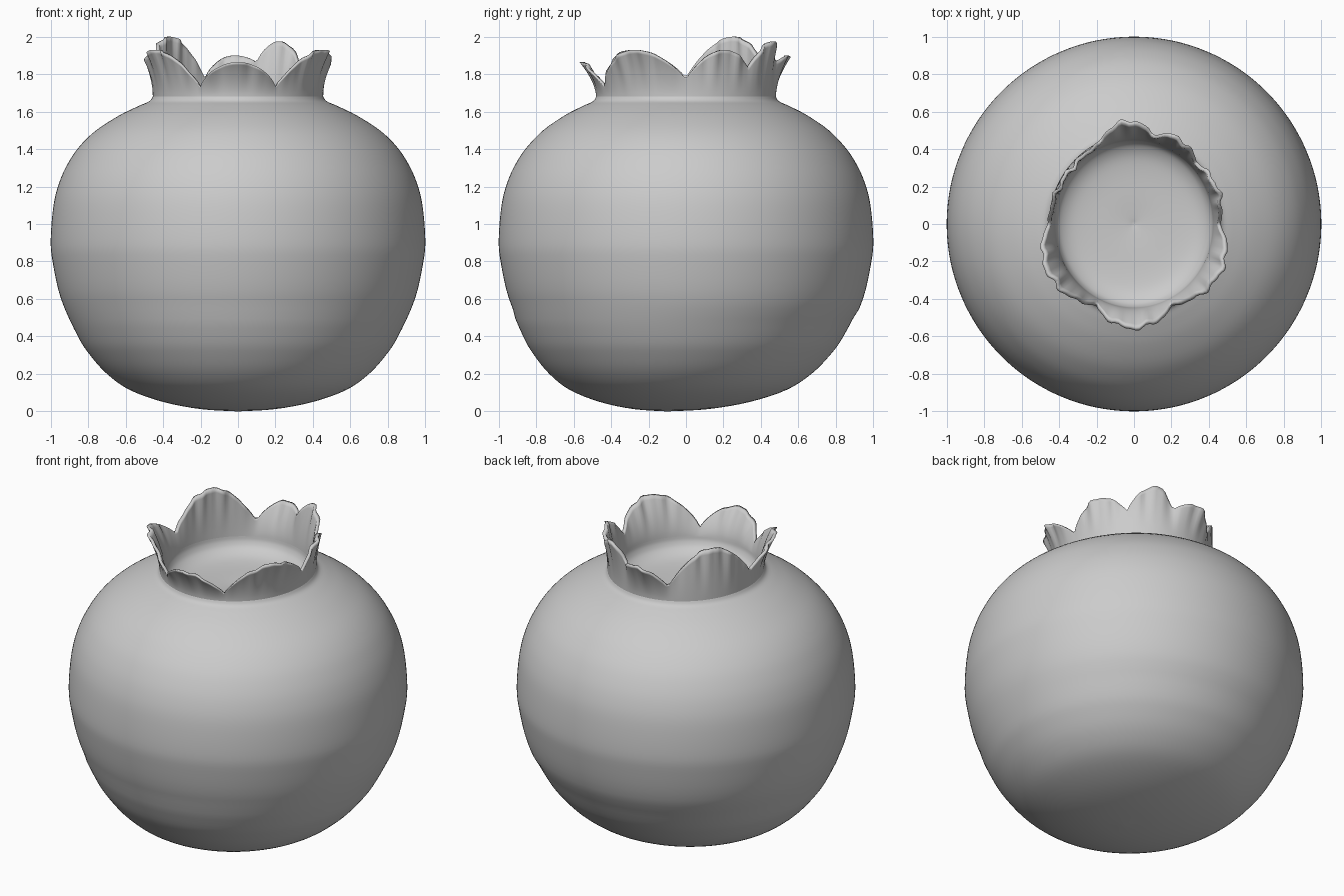
import bpy, bmesh
from math import sin, cos, pi, radians, degrees, hypot

if "Cube" in bpy.data.objects:
    bpy.data.objects.remove(bpy.data.objects["Cube"])

SEG = 180
ANGLES = [radians(-115 + 360 * i / SEG) for i in range(SEG)]

# Crown lobes: start, apex, end (degrees), tip height, tip radius, start and end notch heights
LOBES = [
    (-115, -90, -65, 1.865, 0.56, 1.73, 1.73),
    (-65, -31, 0, 1.93, 0.535, 1.73, 1.77),
    (0, 25, 45, 1.93, 0.49, 1.77, 1.83),
    (45, 65, 78, 1.975, 0.52, 1.83, 1.86),
    (78, 92, 112, 1.90, 0.555, 1.86, 1.77),
    (112, 145, 180, 2.0, 0.455, 1.77, 1.78),
    (180, 213, 245, 1.93, 0.535, 1.78, 1.73),
]


def loft(name, rings, cap_start=False, cap_end=False):
    """Skin a list of closed rings; optional caps are single centre points."""
    bm = bmesh.new()
    loops = [[bm.verts.new(p) for p in ring] for ring in rings]
    for a, b in zip(loops, loops[1:]):
        for i in range(SEG):
            j = (i + 1) % SEG
            bm.faces.new((a[i], a[j], b[j], b[i]))
    if cap_start:
        bm.faces.new(loops[0][::-1])
    if cap_end:
        bm.faces.new(loops[-1])
    me = bpy.data.meshes.new(name)
    bm.to_mesh(me)
    bm.free()
    me.shade_smooth()
    ob = bpy.data.objects.new(name, me)
    bpy.context.collection.objects.link(ob)
    return ob


def smooth_path(pts, steps=4):
    """Catmull-Rom curve through 2D profile points."""
    p = [pts[0]] + pts + [pts[-1]]
    out = []
    for k in range(1, len(p) - 2):
        for s in range(steps):
            t = s / steps
            out.append(tuple(
                0.5 * (2 * b + (c - a) * t + (2 * a - 5 * b + 4 * c - d) * t * t
                       + (3 * b - a - 3 * c + d) * t ** 3)
                for a, b, c, d in zip(p[k - 1], p[k], p[k + 1], p[k + 2])))
    return out + [pts[-1]]


def neck(a):
    """Slightly oval neck radius."""
    return 1 / hypot(cos(a) / 0.455, sin(a) / 0.48)


def rim(a):
    """Height and outer radius of the crown edge at angle a."""
    d = degrees(a)
    for start, apex, end, tip_z, tip_r, z0, z1 in LOBES:
        if start - 1e-6 <= d <= end + 1e-6:
            if d < apex:
                u, base = 0.5 * (d - start) / (apex - start), z0
            else:
                u, base = 1 - 0.5 * (end - d) / (end - apex), z1
                u = 0.5 + 0.5 * (d - apex) / (end - apex)
            s = max(0.0, sin(pi * u)) ** 0.85
            ripple = s * (0.006 * sin(23 * a) + 0.004 * sin(41 * a + 1))
            r0 = neck(a) + 0.005
            return base + (tip_z - base) * s, r0 + (tip_r - r0) * s + 1.5 * ripple
    return 1.75, neck(a)


def point(r, a, z, dy=0):
    return (r * cos(a), r * sin(a) + dy, z)


# Round body, blending to the oval neck at the top
PROFILE = [(0.01, 0), (0.2, 0.012), (0.4, 0.05), (0.58, 0.115), (0.7, 0.2), (0.79, 0.3),
           (0.855, 0.4), (0.945, 0.6), (0.99, 0.8), (1.0, 0.92), (0.985, 1.1),
           (0.955, 1.22), (0.91, 1.32), (0.85, 1.41), (0.76, 1.5), (0.64, 1.58),
           (0.54, 1.63), (0.485, 1.655), (0.467, 1.68)]
rings = []
for r, z in smooth_path(PROFILE):
    k = max(0.0, (z - 1.45) / 0.23)
    dy = -0.1 * (1 - r) if z < 0.5 else 0
    rings.append([point(r + (neck(a) - 0.467) * k, a, z, dy) for a in ANGLES])
loft("fruit_body", rings, cap_start=True)

# Flared crown of lobes: up the outside, over the rim and down the inside
BASE = 1.68
STEPS = 12
rings = []
for side in (0, 1):
    for i in range(STEPS + 1):
        v = i / STEPS if side == 0 else 1 - i / STEPS
        ring = []
        for a in ANGLES:
            top, r_top = rim(a)
            n = neck(a)
            r = n + (r_top - n) * v ** 1.7 - side * (0.032 - 0.012 * v)
            ring.append(point(r, a, BASE + (top - BASE) * v))
        rings.append(ring)
loft("crown", rings)

# Shallow basin inside the crown
BASIN = [(1.0, BASE), (0.985, 1.65), (0.93, 1.615), (0.8, 1.585), (0.6, 1.57),
         (0.3, 1.562), (0.1, 1.555), (0.02, 1.55)]
rings = [[point((neck(a) - 0.032) * f, a, z) for a in ANGLES]
         for f, z in smooth_path(BASIN)]
loft("crown_basin", rings, cap_end=True)
